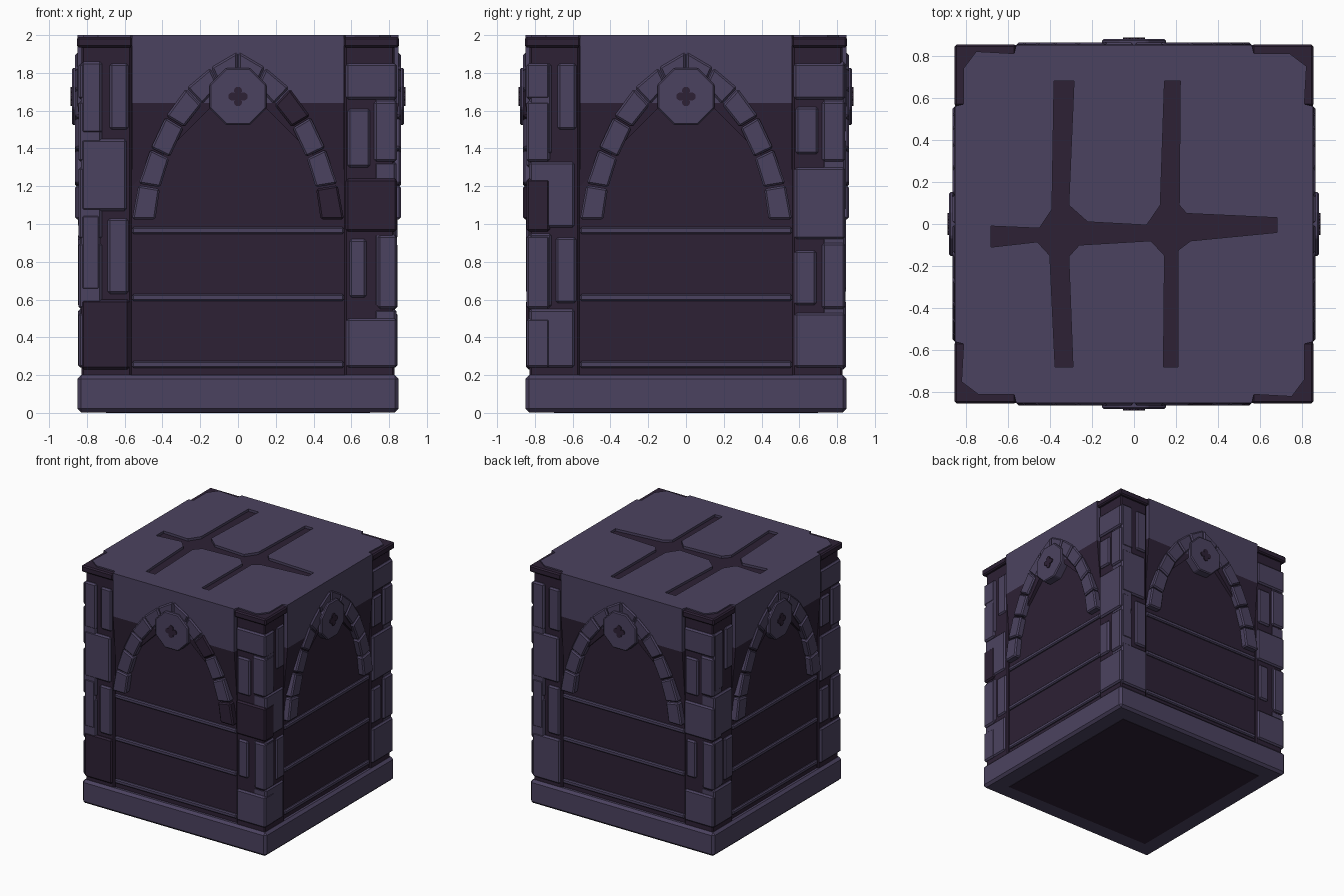
import bpy, bmesh, math
from mathutils import Matrix, Vector

if "Cube" in bpy.data.objects:
    bpy.data.objects.remove(bpy.data.objects["Cube"])


def material(name, rgb):
    m = bpy.data.materials.new(name)
    m.use_nodes = True
    m.diffuse_color = (*rgb, 1)
    bsdf = m.node_tree.nodes["Principled BSDF"]
    bsdf.inputs["Base Color"].default_value = (*rgb, 1)
    bsdf.inputs["Roughness"].default_value = 0.9
    return m


light = material("pale violet stone", (0.071, 0.055, 0.116))
dark = material("dark violet stone", (0.026, 0.015, 0.035))
SIDES = ("front", "left", "back", "right")
WALL = 0.81


def finish(name, bm, mat, bevel=0.0, turn=0):
    bmesh.ops.recalc_face_normals(bm, faces=bm.faces)
    bm.transform(Matrix.Rotation(turn * math.pi / 2, 4, "Z"))
    mesh = bpy.data.meshes.new(name)
    bm.to_mesh(mesh)
    bm.free()
    mesh.materials.append(mat)
    ob = bpy.data.objects.new(name, mesh)
    bpy.context.collection.objects.link(ob)
    if bevel:
        mod = ob.modifiers.new("chamfer", "BEVEL")
        mod.width, mod.segments = bevel, 1
    return ob


def extrude(verts, shift):
    bm = bmesh.new()
    face = bm.faces.new([bm.verts.new(v) for v in verts])
    made = bmesh.ops.extrude_face_region(bm, geom=[face], use_keep_orig=True)["geom"]
    bmesh.ops.translate(bm, vec=shift, verts=[v for v in made if isinstance(v, bmesh.types.BMVert)])
    return bm


def slab(name, pts, lo, hi, mat, bevel=0.0, turn=0):
    """Plan outline raised from lo to hi."""
    return finish(name, extrude([(x, y, lo) for x, y in pts], (0, 0, hi - lo)), mat, bevel, turn)


def relief(name, pts, inner, outer, mat, turn, bevel=0.0):
    """Wall outline pushed outward from inner to outer depth on one side."""
    bm = extrude([(x, -inner, z) for x, z in pts], (0, inner - outer, 0))
    return finish(name, bm, mat, bevel, turn)


def rect(x0, x1, z0, z1):
    return [(x0, z0), (x1, z0), (x1, z1), (x0, z1)]


def square(h):
    return rect(-h, h, -h, h)


def ring(n, r, cx, cz, phase=0.0):
    return [(cx + r * math.cos(phase + i * math.tau / n), cz + r * math.sin(phase + i * math.tau / n))
            for i in range(n)]


# Plinth, its underside and the recessed core
slab("plinth", square(0.85), 0.003, 0.2, light, 0.02)
slab("underside_plate", square(0.7), 0, 0.008, dark)
slab("core_walls", square(WALL), 0.19, 1.98, dark)

# Top paving with the cracked joints cut through to the dark core
quarter = [(.56, -.85), (.57, -.81), (.75, -.82), (.81, -.74), (.81, -.57), (.85, -.56)]
outline = []
for k in range(4):
    spin = Matrix.Rotation(k * math.pi / 2, 2)
    outline += [tuple(spin @ Vector(p)) for p in quarter]
paving = slab("top_paving", outline, 1.98, 2.0, light)
joints = [(-.38, .68), (-.39, .07), (-.45, -.02), (-.68, -.01), (-.68, -.11), (-.46, -.085),
          (-.4, -.15), (-.375, -.68), (-.29, -.68), (-.31, -.155), (-.26, -.1), (.08, -.08),
          (.145, -.15), (.14, -.68), (.21, -.68), (.21, -.125), (.27, -.08), (.68, -.04),
          (.68, .03), (.25, .05), (.215, .09), (.22, .68), (.145, .68), (.125, .09),
          (.06, -.005), (-.22, .01), (-.31, .09), (-.285, .68)]
cutter = slab("joint_cutter", joints, 1.9, 2.1, dark)
cut = paving.modifiers.new("joints", "BOOLEAN")
cut.operation, cut.object = "DIFFERENCE", cutter
bpy.context.view_layer.update()
cut_mesh = bpy.data.meshes.new_from_object(paving.evaluated_get(bpy.context.evaluated_depsgraph_get()))
paving.modifiers.clear()
paving.data = cut_mesh
bpy.data.objects.remove(cutter)

# Corner stones as x0, x1, z0, z1, in two sets for alternating sides
RIGHT = ([(.57, .842, 1.66, 1.85), (.58, .7, 1.3, 1.61), (.72, .842, 1.33, 1.65),
          (.57, .842, .96, 1.24), (.59, .68, .61, .92), (.74, .842, .55, .94), (.575, .842, .24, .5)],
         [(.57, .842, 1.66, 1.85), (.58, .7, 1.37, 1.62), (.72, .842, 1.33, 1.65),
          (.575, .842, .92, 1.3), (.575, .69, .57, .86), (.72, .842, .55, .9), (.575, .842, .24, .53)])
LEFT = ([(-.68, -.58, 1.5, 1.85), (-.83, -.72, 1.48, 1.86), (-.83, -.59, 1.07, 1.45),
         (-.69, -.58, .63, 1.03), (-.83, -.73, .65, 1.05), (-.83, -.575, .23, .6)],
        [(-.68, -.58, 1.5, 1.85), (-.83, -.71, 1.37, 1.85), (-.83, -.59, .98, 1.33),
         (-.69, -.58, .58, .93), (-.83, -.71, .56, .95), (-.83, -.59, .24, .55)])

# Half of the pointed arch, outer and inner edge
OUTER = [(.565, 1.02), (.53, 1.21), (.465, 1.4), (.385, 1.57), (.275, 1.72), (.145, 1.83), (0, 1.915)]
INNER = [(.435, 1.02), (.41, 1.19), (.36, 1.35), (.285, 1.51), (.19, 1.63), (.1, 1.73), (0, 1.82)]

for k, side in enumerate(SIDES):
    # Corner pillar and its cap
    slab(side + "_corner_pillar", rect(.565, .828, -.828, -.565), 0.19, 1.97, dark, 0.01, k)
    slab(side + "_corner_cap", rect(.56, .853, -.853, -.56), 1.935, 1.99, dark, 0.01, k)

    for i, box in enumerate(RIGHT[k % 2]):
        mat = dark if (k == 0 and i == 3) else light
        relief(f"{side}_quoin_a{i}", rect(*box), 0.72, 0.845, mat, k, 0.012)
    for i, box in enumerate(LEFT[k % 2]):
        mat = dark if (k == 0 and i == 5) else light
        relief(f"{side}_quoin_b{i}", rect(*box), 0.72, 0.839 if k == 1 else 0.846, mat, k, 0.012)

    # Upper panel and the sloping spandrels below it
    relief(side + "_upper_panel", rect(-.56, .56, 1.64, 1.98), 0.75, 0.85, light, k)
    for s in (-1, 1):
        bm = bmesh.new()
        for x, z, d in ((.56, 1.64, .85), (.12, 1.64, .85), (.56, 1.64, .8),
                        (.12, 1.64, .8), (.56, 1.2, WALL), (.56, 1.2, .8)):
            bm.verts.new((s * x, -d, z))
        bmesh.ops.convex_hull(bm, input=bm.verts)
        finish(f"{side}_spandrel_{'ab'[s > 0]}", bm, dark, 0, k)

    # Ledges between the wall courses
    for i in range(3):
        z = 0.238 + 0.355 * i
        relief(f"{side}_ledge_{i}", rect(-.56, .56, z, z + 0.036), 0.78, WALL + 0.018, light, k, 0.008)

    # Arch stones, each drawn in slightly from its neighbours
    for s in (-1, 1):
        for i in range(len(OUTER) - 1):
            quad = [Vector(p) for p in (OUTER[i], OUTER[i + 1], INNER[i + 1], INNER[i])]
            mid = sum(quad, Vector((0, 0))) / 4
            pts = [mid + (p - mid) * 0.95 for p in quad]
            mat = dark if (k == 0 and s > 0 and i in (0, 3)) else light
            relief(f"{side}_arch_stone_{'ab'[s > 0]}{i}", [(s * p.x, p.y) for p in pts],
                   0.78, 0.862, mat, k, 0.01)

    # Octagonal boss with a four-lobed emblem
    relief(side + "_boss", ring(8, 0.164, 0, 1.675, math.pi / 8), 0.8, 0.88, light, k, 0.008)
    for i, (x, z) in enumerate(ring(4, 0.03, 0, 1.675)):
        relief(f"{side}_boss_lobe_{i}", ring(10, 0.022, x, z), 0.878, 0.887, dark, k)
    relief(side + "_boss_centre", ring(4, 0.03, 0, 1.675), 0.878, 0.887, dark, k)
